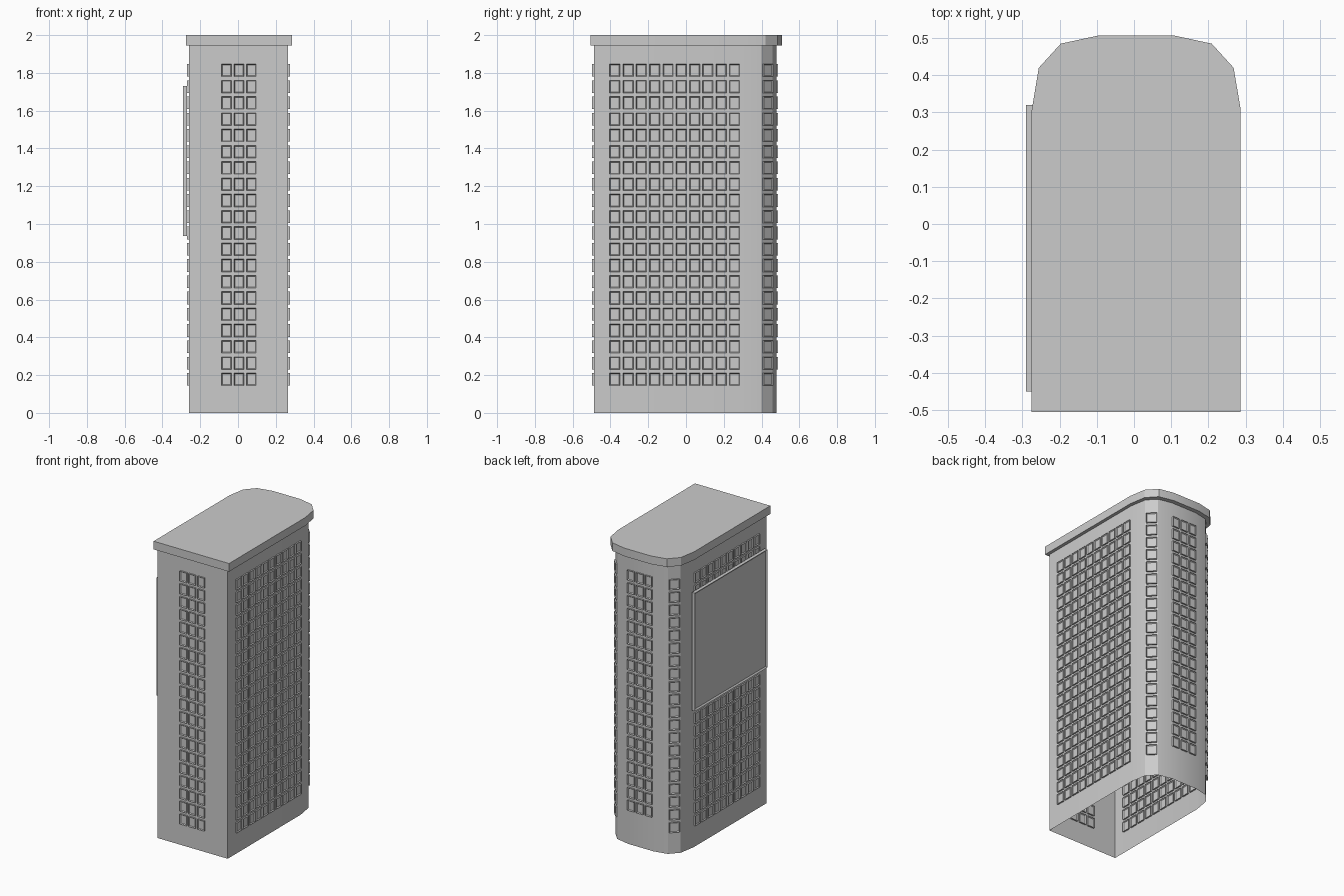
import bpy
import bmesh
import math
from mathutils import Matrix, Vector

cube = bpy.data.objects.get("Cube")
if cube:
    bpy.data.objects.remove(cube, do_unlink=True)

grey = bpy.data.materials.new("concrete_grey")
grey.use_nodes = True
grey.diffuse_color = (0.6, 0.6, 0.6, 1)
grey.node_tree.nodes["Principled BSDF"].inputs["Base Color"].default_value = (0.6, 0.6, 0.6, 1)


def finish(name, bm, smooth=False):
    mesh = bpy.data.meshes.new(name)
    bm.to_mesh(mesh)
    bm.free()
    mesh.materials.append(grey)
    obj = bpy.data.objects.new(name, mesh)
    bpy.context.collection.objects.link(obj)
    if smooth:
        bpy.ops.object.select_all(action='DESELECT')
        obj.select_set(True)
        bpy.context.view_layer.objects.active = obj
        bpy.ops.object.shade_smooth_by_angle(angle=math.radians(30))
    return obj


def prism(name, half, centre_x, z0, z1, capped):
    """Extrude a mirrored half outline upwards, with or without end caps."""
    outline = [(x, y) for x, y in half] + [(-x, y) for x, y in reversed(half)]
    bm = bmesh.new()
    low, high = ([bm.verts.new((centre_x + x, y, z)) for x, y in outline] for z in (z0, z1))
    n = len(outline)
    for i in range(n):
        j = (i + 1) % n
        bm.faces.new((low[i], low[j], high[j], high[i]))
    if capped:
        bm.faces.new(high)
        bm.faces.new(low[::-1])
    return finish(name, bm, smooth=True)


def add_framed_box(bm, matrix, size, border, recess, both_sides):
    """Box facing local -y with a recessed pane inside a thin frame."""
    made = bmesh.ops.create_cube(bm, size=1, matrix=matrix @ Matrix.Diagonal((*size, 1)))
    bm.normal_update()
    out = matrix.to_3x3() @ Vector((0, -1, 0))
    faces = {f for v in made["verts"] for f in v.link_faces}
    panes = [f for f in faces
             if f.normal.dot(out) > 0.9 or (both_sides and f.normal.dot(out) < -0.9)]
    bmesh.ops.inset_individual(bm, faces=panes, thickness=border, depth=-recess)


ROWS, ROW_PITCH, TOP_ROW = 20, 0.0861, 1.8135


def window_grid(name, x, y, angle, columns, pitch, width, rows=ROWS):
    """Grid of windows through a wall, counted down from the top row."""
    bm = bmesh.new()
    base = Matrix.Translation((x, y, 0)) @ Matrix.Rotation(math.radians(angle), 4, 'Z')
    for row in range(rows):
        for col in range(columns):
            across = (col - (columns - 1) / 2) * pitch
            place = base @ Matrix.Translation((across, 0, TOP_ROW - row * ROW_PITCH))
            add_framed_box(bm, place, (width, 0.02, 0.067), 0.007, 0.006, True)
    return finish(name, bm)


# Tower walls (open underneath) and overhanging roof slab
CX = 0.003
prism("tower_walls", [(0.262, -0.488), (0.262, 0.29), (0.243, 0.40),
                      (0.188, 0.458), (0.095, 0.478)], CX, 0, 1.95, False)
prism("roof_slab", [(0.281, -0.505), (0.281, 0.307), (0.262, 0.42),
                    (0.203, 0.485), (0.101, 0.507)], 0.006, 1.945, 2.0, True)

# Windows on each wall
window_grid("front_windows", 0.005, -0.488, 0, 3, 0.066, 0.051)
window_grid("back_windows", 0.005, 0.478, 180, 3, 0.066, 0.051, rows=ROWS - 1)
for side, label in ((1, "right"), (-1, "left")):
    window_grid(label + "_wall_windows", CX + side * 0.262, -0.06, side * 90,
                10, 0.0704, 0.055)
    window_grid(label + "_corner_windows", CX + side * 0.2155, 0.429, side * 135,
                1, 0, 0.066)

# Large framed sign board on the -x wall
bm = bmesh.new()
board = Matrix.Translation((-0.28, -0.065, 1.333)) @ Matrix.Rotation(math.radians(-90), 4, 'Z')
add_framed_box(bm, board, (0.77, 0.022, 0.795), 0.014, 0.008, False)
finish("sign_board", bm)
